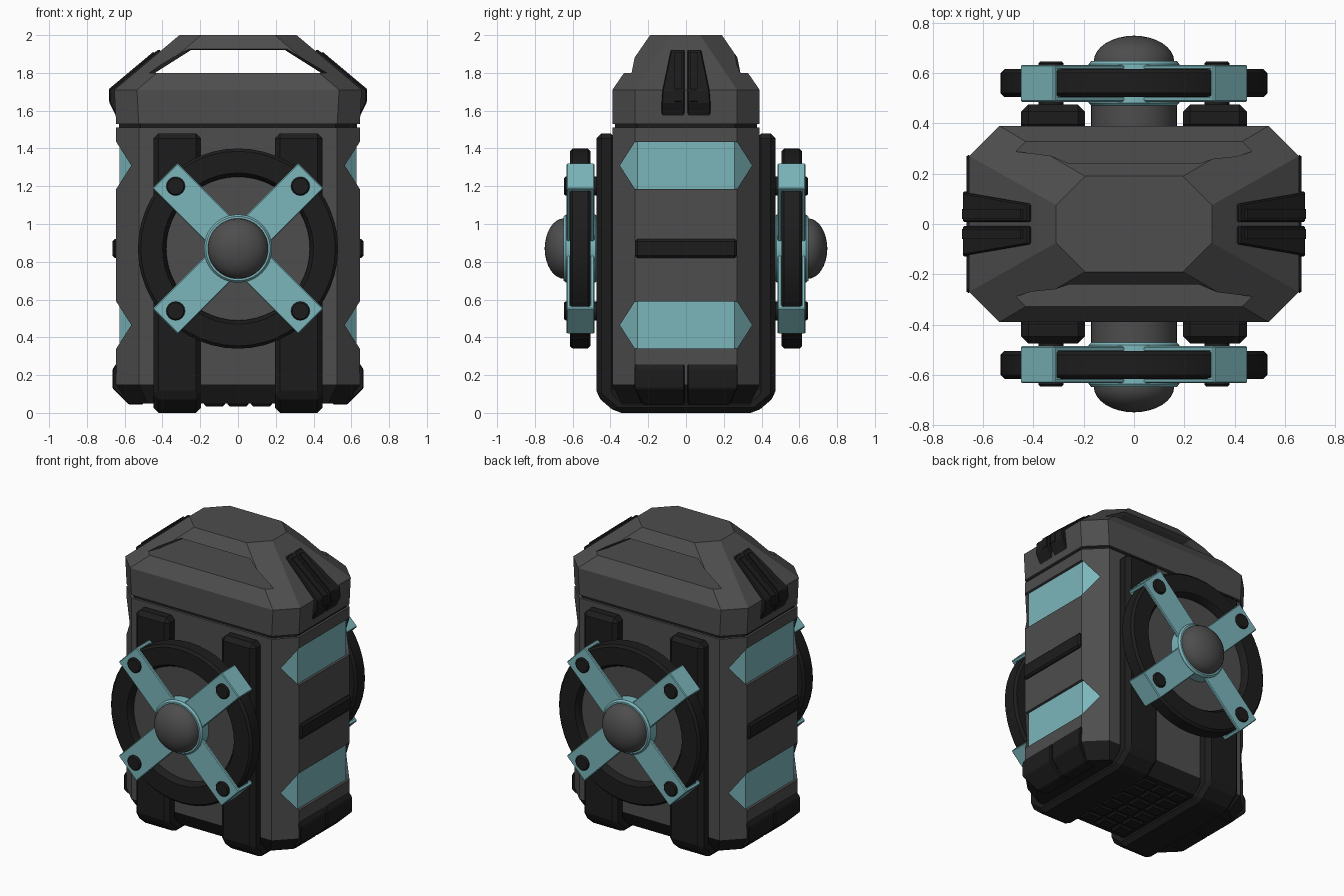
import bpy, bmesh
from math import sin, cos, pi, radians

if "Cube" in bpy.data.objects:
    bpy.data.objects.remove(bpy.data.objects["Cube"])


def mat(name, c):
    m = bpy.data.materials.new(name)
    m.diffuse_color = (*c, 1)
    m.use_nodes = True
    m.node_tree.nodes["Principled BSDF"].inputs["Base Color"].default_value = m.diffuse_color
    return m


GREY = mat("dark_grey", (0.075, 0.075, 0.075))
BLACK = mat("black_rubber", (0.012, 0.012, 0.012))
TEAL = mat("teal_paint", (0.2, 0.47, 0.5))


def loft(name, rings, m, closed=False, bevel=0, smooth=False):
    """Skin a list of equal-length point rings, capped unless closed."""
    bm = bmesh.new()
    vs = [[bm.verts.new(p) for p in r] for r in rings]
    n = len(rings[0])
    for i in range(len(rings) if closed else len(rings) - 1):
        a, b = vs[i], vs[(i + 1) % len(rings)]
        for j in range(n):
            k = (j + 1) % n
            bm.faces.new((a[j], a[k], b[k], b[j]))
    if not closed:
        bm.faces.new(vs[0])
        bm.faces.new(vs[-1])
    bmesh.ops.recalc_face_normals(bm, faces=bm.faces)
    me = bpy.data.meshes.new(name)
    bm.to_mesh(me)
    bm.free()
    me.materials.append(m)
    ob = bpy.data.objects.new(name, me)
    bpy.context.collection.objects.link(ob)
    if bevel:
        b = ob.modifiers.new("bevel", 'BEVEL')
        b.width, b.segments, b.limit_method = bevel, 1, 'ANGLE'
    if smooth:
        activate(ob)
        bpy.ops.object.shade_smooth_by_angle(angle=radians(35))
    return ob


def activate(ob):
    bpy.ops.object.select_all(action='DESELECT')
    ob.select_set(True)
    bpy.context.view_layer.objects.active = ob


def boolean(ob, cutter, op='DIFFERENCE'):
    activate(ob)
    b = ob.modifiers.new("bool", 'BOOLEAN')
    b.operation, b.object, b.solver = op, cutter, 'EXACT'
    bpy.ops.object.modifier_apply(modifier=b.name)


def octagon(x, y, c, z):
    q = [(x, y - c), (x - c, y), (c - x, y), (-x, y - c),
         (-x, c - y), (c - x, -y), (x - c, -y), (x, c - y)]
    return [(a, b, z) for a, b in q]


def box(name, x0, x1, y0, y1, z0, z1, m, bevel=0):
    r = [(x0, y0), (x1, y0), (x1, y1), (x0, y1)]
    return loft(name, [[(a, b, z) for a, b in r] for z in (z0, z1)], m, bevel=bevel)


# Main body, seam, dark base and lid
body = loft("body", [octagon(.645, .39, .12, z) for z in (.15, 1.51)], GREY)
loft("lid_seam", [octagon(.63, .375, .115, z) for z in (1.505, 1.535)], BLACK)
loft("base", [octagon(.58, .34, .1, .05), octagon(.645, .39, .12, .15)], BLACK)
lid = loft("lid", [octagon(.645, .39, .12, 1.53), octagon(.655, .39, .12, 1.71),
                   octagon(.31, .19, .115, 2.0)], GREY)


# Carry opening through the lid, flared at both ends
def opening(y, f):
    return [(-.44 - f, y, 1.80), (.44 + f, y, 1.80),
            (.25 + f * .7, y, 1.92 + f * .6), (-.25 - f * .7, y, 1.92 + f * .6)]


cut = loft("opening_cutter", [opening(-.45, .09), opening(-.21, 0),
                              opening(.21, 0), opening(.45, .09)], GREY)
boolean(lid, cut)
bpy.data.objects.remove(cut)

# Inset teal side panels wrapping on to the corner chamfers
for s in (-1, 1):
    side = "right" if s > 0 else "left"
    for level, z in (("lower", .465), ("upper", 1.31)):
        hexa = [(-.35, z), (-.27, z - .125), (.27, z - .125),
                (.35, z), (.27, z + .125), (-.27, z + .125)]
        cut = loft("panel_cutter", [[(s * x, a, b) for a, b in hexa] for x in (.5, .8)], TEAL)
        boolean(body, cut)
        panel = loft(f"{level}_{side}_panel",
                     [octagon(.627, .377, .12, h) for h in (z - .2, z + .2)], TEAL)
        boolean(panel, cut, 'INTERSECT')
        bpy.data.objects.remove(cut)

    # Side rubbing strip
    x0, x1 = sorted((s * .6, s * .665))
    box(f"{side}_strip", x0, x1, -.27, .27, .82, .92, BLACK, .012)

    # Split bumpers: a side profile with a half width at each point
    bottom = [(.5, .26, .27), (.645, .26, .27), (.665, .23, .275),
              (.665, .13, .275), (.58, .045, .23), (.5, .045, .23)]
    top = [(.58, 1.57, .13), (.645, 1.57, .13), (.68, 1.64, .13),
           (.68, 1.71, .125), (.42, 1.925, .08), (.38, 1.89, .08)]
    for t in (-1, 1):
        half = "back" if t > 0 else "front"
        for name, prof in (("bottom_bumper", bottom), ("lid_bumper", top)):
            loft(f"{name}_{side}_{half}",
                 [[(s * x, t * .008, z) for x, z, w in prof],
                  [(s * x, t * w, z) for x, z, w in prof]], BLACK, bevel=.006)
        # Raised rib on each lid bumper
        rib = [(.66, 1.62), (.695 - .012, 1.65), (.683, 1.715), (.45, 1.91), (.42, 1.9)]
        loft(f"lid_rib_{side}_{half}",
             [[(s * x, t * y, z) for x, z in rib] for y in (.02, .06)], BLACK)

    # Straps running down the front, under the base and up the back
    u = [(-.475, 1.48), (-.475, .09), (-.37, 0), (.37, 0), (.475, .09), (.475, 1.48),
         (.37, 1.48), (.37, .12), (.32, .07), (-.32, .07), (-.37, .12), (-.37, 1.48)]
    loft(f"{side}_strap", [[(s * x, y, z) for y, z in u] for x in (.195, .448)],
         BLACK, bevel=.028)

# Tread blocks under the base
for i in range(3):
    for j in range(6):
        x, y = (i - 1) * .125, (j - 2.5) * .105
        box(f"tread_{i}_{j}", x - .055, x + .055, y - .046, y + .046, .035, .07, BLACK, .01)


# Wheels on front and back
def lathe(name, prof, s, m, closed=False, n=48):
    rings = [[(r * cos(2 * pi * i / n), s * y, .87 + r * sin(2 * pi * i / n))
              for i in range(n)] for r, y in prof]
    return loft(name, rings, m, closed, smooth=True)


for s, end in ((-1, "front"), (1, "back")):
    lathe(f"{end}_axle", [(.17, .37), (.17, .52)], s, GREY)
    lathe(f"{end}_wheel_disc", [(.385, .535), (.385, .57)], s, GREY)
    lathe(f"{end}_tyre", [(.38, .52), (.395, .505), (.515, .505), (.53, .52), (.53, .60),
                          (.515, .615), (.40, .615), (.38, .585)], s, BLACK, True)
    lathe(f"{end}_hub", [(.17, .47), (.18, .48), (.18, .635), (.17, .648), (.15, .648)], s, TEAL)
    dome = [(.16 * cos(a * pi / 16), .645 + .103 * sin(a * pi / 16)) for a in range(8)]
    lathe(f"{end}_hub_dome", [(.16, .6)] + dome + [(.005, .748)], s, GREY)

    # Cross arms clamping over the tyre, with bolts
    clamp = [(.1, .632), (.545, .632), (.545, .485), (.1, .485),
             (.1, .507), (.522, .507), (.522, .612), (.1, .612)]
    for k in range(4):
        a = pi / 4 + k * pi / 2
        ca, sa = cos(a), sin(a)
        loft(f"{end}_arm_{k}",
             [[(r * ca - w * sa, s * y, .87 + r * sa + w * ca) for r, y in clamp]
              for w in (-.095, .095)], TEAL, bevel=.005)
        bolt = lathe(f"{end}_bolt_{k}", [(.05, .475), (.05, .638), (.043, .646)], s, BLACK, n=16)
        bolt.location = (.467 * ca, 0, .467 * sa)
